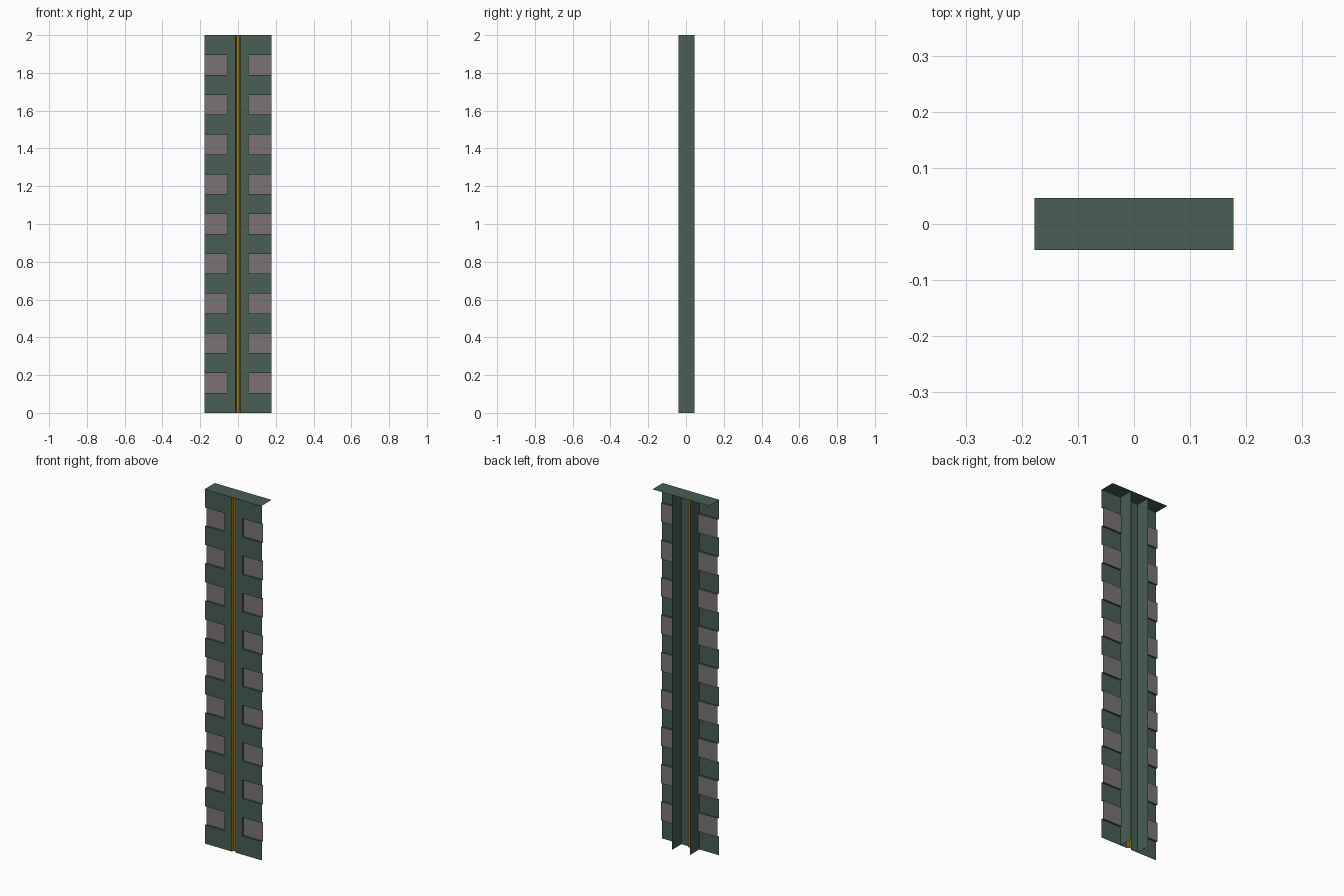
import bpy

if "Cube" in bpy.data.objects:
    bpy.data.objects.remove(bpy.data.objects["Cube"])

W, EDGE, H = 0.177, 0.0555, 2.0      # half width, inner panel half width, height
FRONT, BACK, DEPTH = -0.039, 0.044, 0.01
GROOVE, FLOOR = 0.013, 0.008
STEP = H / 19                        # 19 bands, every second one is recessed


def material(name, rgb):
    m = bpy.data.materials.new(name)
    m.diffuse_color = (*rgb, 1)
    m.use_nodes = True
    m.node_tree.nodes["Principled BSDF"].inputs["Base Color"].default_value = m.diffuse_color
    return m


GREEN = material("green", (0.065, 0.112, 0.089))
GREY = material("grey", (0.195, 0.175, 0.17))
GOLD = material("gold", (0.30, 0.18, 0.01))


def sheet(name, quads, mat):
    verts = [p for q in quads for p in q]
    faces = [tuple(range(i, i + 4)) for i in range(0, len(verts), 4)]
    me = bpy.data.meshes.new(name)
    me.from_pydata(verts, [], faces)
    me.materials.append(mat)
    ob = bpy.data.objects.new(name, me)
    bpy.context.collection.objects.link(ob)
    return ob


def facing(x0, x1, y0, y1, z0, z1):
    """Upright quad running from (x0, y0) to (x1, y1)."""
    return [(x0, y0, z0), (x1, y1, z0), (x1, y1, z1), (x0, y0, z1)]


def level(x0, x1, y0, y1, z):
    return [(x0, y0, z), (x1, y0, z), (x1, y1, z), (x0, y1, z)]


def mirrored(quads):
    return quads + [[(-x, y, z) for x, y, z in reversed(q)] for q in quads]


# Front panel: inner strips, outer bands and the walls of the recesses
inset = FRONT + DEPTH
panel = [facing(GROOVE, EDGE, FRONT, FRONT, 0, H)]
pads = []
for i in range(19):
    z0, z1 = i * STEP, (i + 1) * STEP
    if i % 2 == 0:
        panel.append(facing(EDGE, W, FRONT, FRONT, z0, z1))
    else:
        pads.append(facing(EDGE, W, inset, inset, z0, z1))
        panel.append(facing(EDGE, EDGE, FRONT, inset, z0, z1))
        panel.append(level(EDGE, W, FRONT, inset, z0))
        panel.append(level(EDGE, W, inset, FRONT, z1))
sheet("front_panel", mirrored(panel), GREEN)
sheet("recessed_pads", mirrored(pads), GREY)

# Gold groove down the middle
sheet("centre_groove",
      mirrored([facing(FLOOR, GROOVE, inset, FRONT, 0, H)])
      + [facing(-FLOOR, FLOOR, inset, inset, 0, H)], GOLD)

# Two webs behind the panel
sheet("rear_webs", mirrored([facing(EDGE, EDGE, FRONT, BACK, 0, H)]), GREEN)

# Flat top cap
sheet("top_cap", [level(-W, W, -0.046, 0.046, H)], GREEN)
